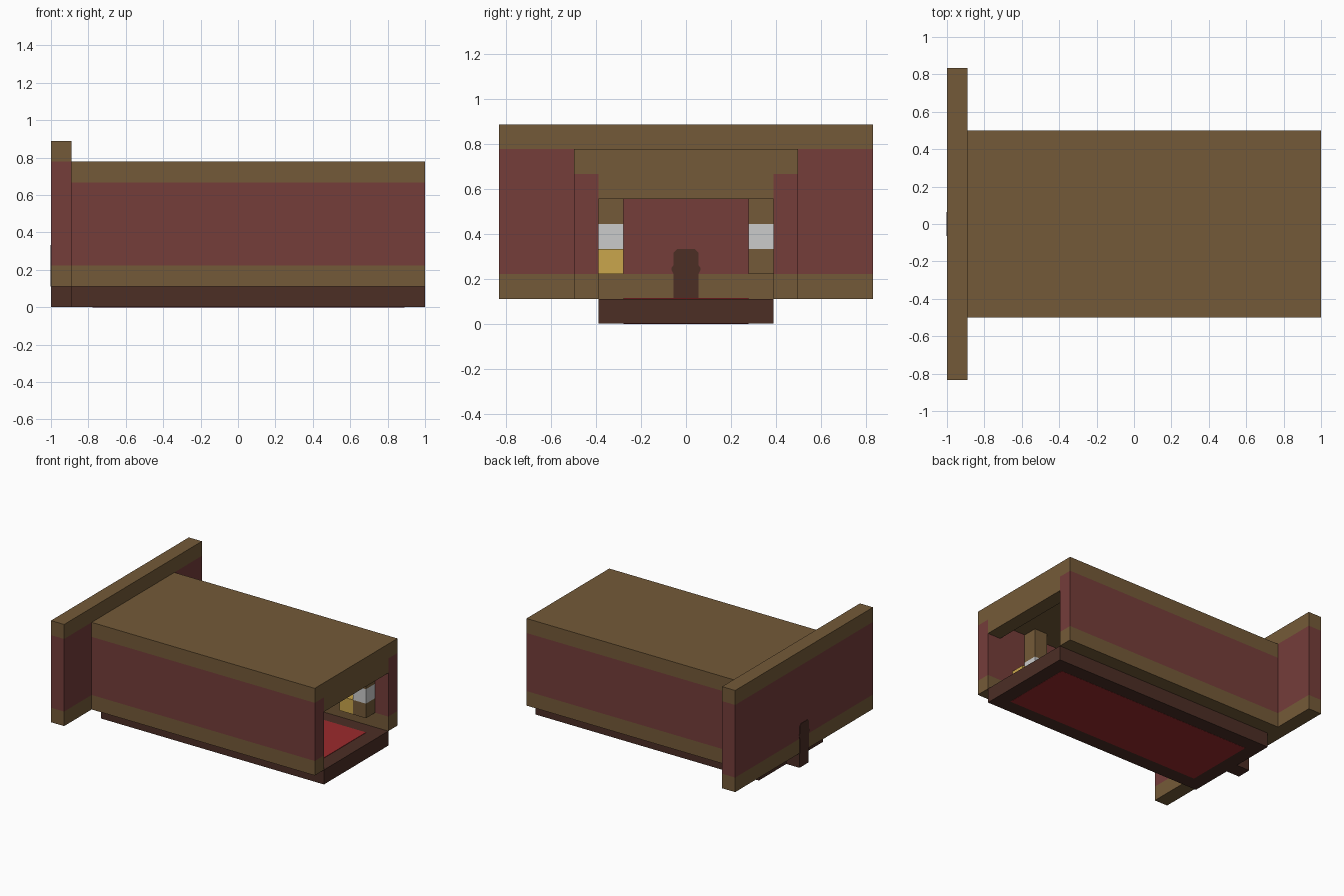
import bpy, bmesh
from mathutils import Vector

U = 1 / 9  # one building block

cube = bpy.data.objects.get("Cube")
if cube:
    bpy.data.objects.remove(cube, do_unlink=True)


def material(name, rgb):
    def linear(c):
        c /= 255
        return c / 12.92 if c <= 0.04045 else ((c + 0.055) / 1.055) ** 2.4
    color = [linear(c) for c in rgb] + [1]
    m = bpy.data.materials.new(name)
    m.use_nodes = True
    m.diffuse_color = color
    m.node_tree.nodes["Principled BSDF"].inputs["Base Color"].default_value = color
    return m


brown = material("wood brown", (116, 90, 56))
red = material("wall red", (117, 61, 58))
dark = material("dark wood", (76, 46, 37))
carpet = material("carpet red", (156, 42, 45))
white = material("pale metal", (203, 203, 203))
gold = material("gold", (202, 166, 76))


def finish(bm, name, mats):
    bmesh.ops.recalc_face_normals(bm, faces=bm.faces[:])
    mesh = bpy.data.meshes.new(name)
    bm.to_mesh(mesh)
    bm.free()
    for m in mats:
        mesh.materials.append(m)
    obj = bpy.data.objects.new(name, mesh)
    bpy.context.collection.objects.link(obj)
    return obj


def block(name, x, y, z, mat, band=None):
    """Box from ranges in blocks; band = (low, high, material) recolours a height range."""
    bm = bmesh.new()
    bmesh.ops.create_cube(bm, size=1)
    for v in bm.verts:
        v.co = Vector(r[0] if c < 0 else r[1] for c, r in zip(v.co, (x, y, z))) * U
    mats = [mat]
    if band:
        low, high, extra = band
        mats.append(extra)
        for h in (low, high):
            bmesh.ops.bisect_plane(bm, geom=bm.verts[:] + bm.edges[:] + bm.faces[:],
                                   plane_co=(0, 0, h * U), plane_no=(0, 0, 1))
        for f in bm.faces:
            if low < f.calc_center_median().z / U < high:
                f.material_index = 1
    return finish(bm, name, mats)


def plate(name, points, x, thickness, mat):
    """Thin upright plate from a half outline of (y, z) points, mirrored in y."""
    outline = points + [(-y, z) for y, z in reversed(points)]
    bm = bmesh.new()
    face = bm.faces.new([bm.verts.new((x * U, y * U, z * U)) for y, z in outline])
    out = bmesh.ops.extrude_face_region(bm, geom=[face])
    for v in out["geom"]:
        if isinstance(v, bmesh.types.BMVert):
            v.co.x += thickness
    return finish(bm, name, [mat])


# Tunnel shell
for side, s in (("left", 1), ("right", -1)):
    block(f"{side}_wall", (-8, 9), sorted((3.5 * s, 4.5 * s)), (1, 6), brown, (2, 6, red))
block("roof", (-8, 9), (-4.5, 4.5), (6, 7), brown)
block("entrance_beam", (8, 9), (-3.5, 3.5), (5, 6), brown)

# End wall with its painted post and foot
block("end_wall", (-9, -8), (-7.5, 7.5), (1, 8), brown, (2, 7, red))
post = [(0.5, 1), (0.5, 2), (0.58, 2.15), (0.58, 2.25), (0.5, 2.35), (0.5, 2.85), (0.35, 3)]
plate("post_outside", post, -9, -0.003, dark)
plate("post_inside", post, -8, 0.003, dark)
block("post_foot", (-9, -8), (-0.5, 0.5), (0, 1), dark)

# Floor with carpet showing above and below
block("floor", (-8, 9), (-3.5, 3.5), (0, 1), dark)
for name, z in (("carpet_top", (1, 1.03)), ("carpet_bottom", (-0.01, 0.02))):
    block(name, (-7, 8), (-2.5, 2.5), z, carpet)

# Wall-mounted blocks inside the entrance
left, right = (2.5, 3.5), (-3.5, -2.5)
for name, y, x in (("left", left, 7), ("right", right, 5)):
    block(f"{name}_lower_block", (x, x + 1), y, (2, 3), brown)
    block(f"{name}_pale_block", (x, x + 1), y, (3, 4), white)
    block(f"{name}_upper_block", (x, x + 1), y, (4, 6), brown)
    block(f"{name}_gold_block", (6, 7), y, (2, 3), gold)
